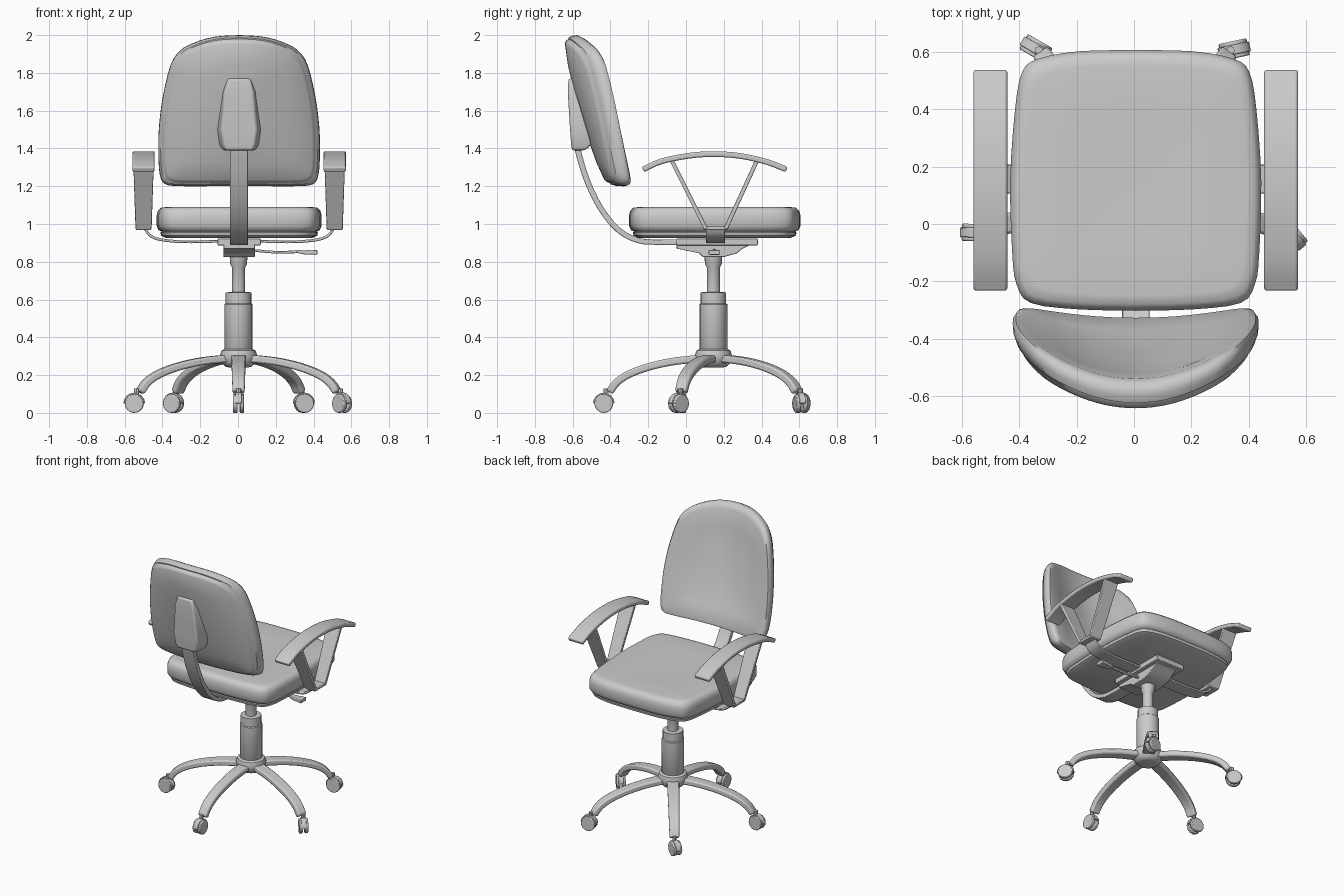
import bpy, bmesh, math
from mathutils import Vector, Matrix

if "Cube" in bpy.data.objects:
    bpy.data.objects.remove(bpy.data.objects["Cube"])

CX = 0.006           # centre line of seat and back
COL = (0.003, 0.145)  # column axis


def finish(name, bm, bevel=0.0, angle=40):
    bmesh.ops.recalc_face_normals(bm, faces=bm.faces)
    me = bpy.data.meshes.new(name)
    bm.to_mesh(me)
    bm.free()
    ob = bpy.data.objects.new(name, me)
    bpy.context.collection.objects.link(ob)
    if bevel:
        m = ob.modifiers.new("bevel", 'BEVEL')
        m.width, m.segments, m.limit_method = bevel, 2, 'ANGLE'
    bpy.ops.object.select_all(action='DESELECT')
    ob.select_set(True)
    bpy.context.view_layer.objects.active = ob
    bpy.ops.object.shade_smooth_by_angle(angle=math.radians(angle))
    return ob


def smooth(pts, n=3):
    """Catmull-Rom through the points."""
    p = [Vector(q) for q in pts]
    p = [2 * p[0] - p[1]] + p + [2 * p[-1] - p[-2]]
    out = []
    for a, b, c, d in zip(p, p[1:], p[2:], p[3:]):
        for i in range(n):
            t = i / n
            out.append(0.5 * (2 * b + (c - a) * t + (2 * a - 5 * b + 4 * c - d) * t * t
                              + (3 * b - a - 3 * c + d) * t ** 3))
    return out + [p[-2]]


def loft(bm, rings):
    """Skin closed rings; a one-point ring is a pole."""
    vs = [[bm.verts.new(p) for p in r] for r in rings]
    for a, b in zip(vs, vs[1:]):
        n = max(len(a), len(b))
        for i in range(n):
            j = (i + 1) % n
            if len(a) == 1:
                bm.faces.new((a[0], b[i], b[j]))
            elif len(b) == 1:
                bm.faces.new((a[i], a[j], b[0]))
            else:
                bm.faces.new((a[i], a[j], b[j], b[i]))
    for end in (vs[0], vs[-1]):
        if len(end) > 2:
            bm.faces.new(end)


def strip(name, pts, across, w0, w1, t0, t1, bevel=0.004, mat=None):
    """Flat bar along a path; widths and thicknesses run from start to end."""
    bm, across, rings = bmesh.new(), Vector(across), []
    pts = [Vector(p) for p in pts]
    for i, p in enumerate(pts):
        f = i / (len(pts) - 1)
        tan = (pts[min(i + 1, len(pts) - 1)] - pts[max(i - 1, 0)]).normalized()
        a = across * (w0 + (w1 - w0) * f) / 2
        n = across.cross(tan).normalized() * (t0 + (t1 - t0) * f) / 2
        rings.append([p + a + n, p - a + n, p - a - n, p + a - n])
    loft(bm, rings)
    if mat:
        bm.transform(mat)
    return finish(name, bm, bevel)


def pad(name, half, centre, rings, place):
    """Cushion: outline from its right half, scaled into rings of (scale, depth)."""
    right = smooth(half)
    outline = right + [Vector((-p.x, p.y)) for p in right[-2:0:-1]]
    c, bm = Vector(centre), bmesh.new()
    loft(bm, [[place(*(c + (p - c) * s), d) for p in (outline if s else outline[:1])]
              for s, d in rings])
    return finish(name, bm, angle=50)


def lathe(name, prof, at, n=20):
    bm = bmesh.new()
    loft(bm, [[(at[0] + r * math.cos(k * math.tau / n), at[1] + r * math.sin(k * math.tau / n), z)
               for k in range(n)] for r, z in prof])
    return finish(name, bm)


# Seat cushion over its shell
pad("seat", [(0, .606), (.2, .601), (.34, .575), (.395, .53), (.42, .4), (.437, .15),
             (.43, -.1), (.415, -.21), (.365, -.275), (.2, -.297), (0, -.302)], (0, .15),
    [(0, .925), (.88, .925), (.945, .938), (.955, .955), (.94, .96), (.975, .967), (1, .99), (1, 1.045),
     (.985, 1.07), (.95, 1.086), (.88, 1.09), (.5, 1.088), (0, 1.08)],
    lambda x, y, d: (x + CX, y, d))


# Curved, leaning backrest
def back_point(x, z, d):
    t = (z - 1.2) / .8
    y = -.315 - .33 * t + .1 * t * t + (.045 + .13 * t) * (x / .43) ** 2
    return (x + CX, y - d, z)


pad("backrest", [(0, 2), (.1, 1.995), (.18, 1.98), (.255, 1.953), (.312, 1.918), (.362, 1.845), (.403, 1.68),
                 (.424, 1.52), (.428, 1.38), (.42, 1.26), (.39, 1.21), (.3, 1.2), (.15, 1.2), (0, 1.2)], (0, 1.55),
    [(0, .01), (.35, .01), (.65, .005), (.92, 0), (.975, .01), (1, .03), (.995, .055), (.97, .08), (.955, .08),
     (.93, .098), (.9, .104), (.65, .11), (.35, .11), (0, .11)], back_point)

# Moulded bracket on the rear of the backrest
bm = bmesh.new()
loft(bm, [[(CX + sx * w, y, z) for sx, y in ((-1, yf), (1, yf), (.8, yb), (-.8, yb))]
          for z, w, yb, yf in ((1.39, .09, -.603, -.535), (1.42, .105, -.608, -.5), (1.5, .12, -.614, -.5),
                               (1.6, .105, -.62, -.53), (1.7, .095, -.626, -.55), (1.77, .07, -.622, -.56))])
finish("back_bracket", bm, .01)

# Back support bar
strip("back_stem", smooth([(CX, -.585, 1.45), (CX, -.565, 1.36), (CX, -.52, 1.22), (CX, -.45, 1.08),
                           (CX, -.36, .97), (CX, -.26, .915), (CX, -.15, .904), (CX, .1, .904)]),
      (1, 0, 0), .095, .095, .032, .028)

# Armrests
for side, s in (("left", -1), ("right", 1)):
    x = CX + s * .506
    strip(side + "_arm_pad", smooth([(x, -.228, 1.288), (x, -.13, 1.332), (x, .02, 1.362), (x, .15, 1.37),
                                     (x, .29, 1.36), (x, .43, 1.328), (x, .533, 1.288)]),
          (1, 0, 0), .118, .118, .03, .03, .008)
    for end, y0, y1 in (("rear", -.08, .105), ("front", .38, .21)):
        strip(f"{side}_arm_{end}_post", [(x, y0, 1.345), (x, y1, .975)], (1, 0, 0), .11, .085, .022, .022)
    strip(side + "_arm_foot", [(x, .095, .978), (x, .22, .978)], (1, 0, 0), .08, .08, .02, .02)
    strip(side + "_arm_bar", smooth([(CX + s * a, .157, z) for a, z in
                                     ((.5, .98), (.475, .942), (.42, .918), (.3, .906), (.15, .908), (.02, .912))]),
          (0, 1, 0), .1, .1, .015, .015)

# Tilt mechanism under the seat
strip("mounting_plate", [(CX, -.05, .905), (CX, .38, .905)], (1, 0, 0), .23, .23, .035, .035)
bm = bmesh.new()
loft(bm, [[(CX + a * .083, y, z) for a, y in ((-1, y0), (1, y0), (1, y1), (-1, y1))]
          for z, y0, y1 in ((.825, .09, .2), (.845, .07, .27), (.87, -.05, .3), (.9, -.05, .36))])
finish("tilt_housing", bm, .004)
strip("lever_rod", [(.06, .15, .862), (.2, .15, .85), (.34, .15, .853)], (0, 1, 0), .016, .016, .014, .014)
strip("lever_paddle", [(.31, .15, .855), (.35, .15, .85), (.42, .15, .85)], (0, 1, 0), .03, .06, .016, .026)

# Gas column and hub
lathe("column", [(.05, .27), (.074, .3), (.074, .575), (.068, .58), (.068, .638), (.035, .64), (.035, .77),
                 (.045, .79), (.048, .85)], COL)
lathe("hub", [(.05, .24), (.07, .245), (.09, .265), (.1, .3), (.09, .33), (.07, .34)], COL)

# Five curved legs with swivelling twin-wheel casters
swivel = {-90: -90, -18: -50, 54: 12, 126: 150, 198: 178}
for i, (ang, turn) in enumerate(swivel.items(), 1):
    m = Matrix.Translation((*COL, 0)) @ Matrix.Rotation(math.radians(ang), 4, 'Z')
    strip(f"base_leg_{i}", smooth([(.06, 0, .288), (.2, 0, .274), (.33, 0, .247), (.44, 0, .208),
                                   (.51, 0, .163), (.55, 0, .11)]), (0, 1, 0), .08, .064, .04, .04, .01, m)
    c = m @ Vector((.568, 0, 0))
    lathe(f"caster_pin_{i}", [(.014, .06), (.014, .13)], c, 8)
    spin = Matrix.Translation((c.x, c.y, .05)) @ Matrix.Rotation(math.radians(turn), 4, 'Z')
    bm = bmesh.new()
    for off in (-.018, .018):
        bmesh.ops.create_cone(bm, cap_ends=True, segments=16, radius1=.05, radius2=.05, depth=.024,
                              matrix=spin @ Matrix.Translation((.012, off, 0)) @ Matrix.Rotation(math.pi / 2, 4, 'X'))
    finish(f"caster_wheels_{i}", bm, .005)
    strip(f"caster_hood_{i}", [spin @ Vector((.012 + .05 * math.cos(a), 0, .05 * math.sin(a)))
                               for a in (k * math.pi / 8 for k in range(9))],
          spin.to_3x3() @ Vector((0, 1, 0)), .034, .034, .014, .014, .003)
